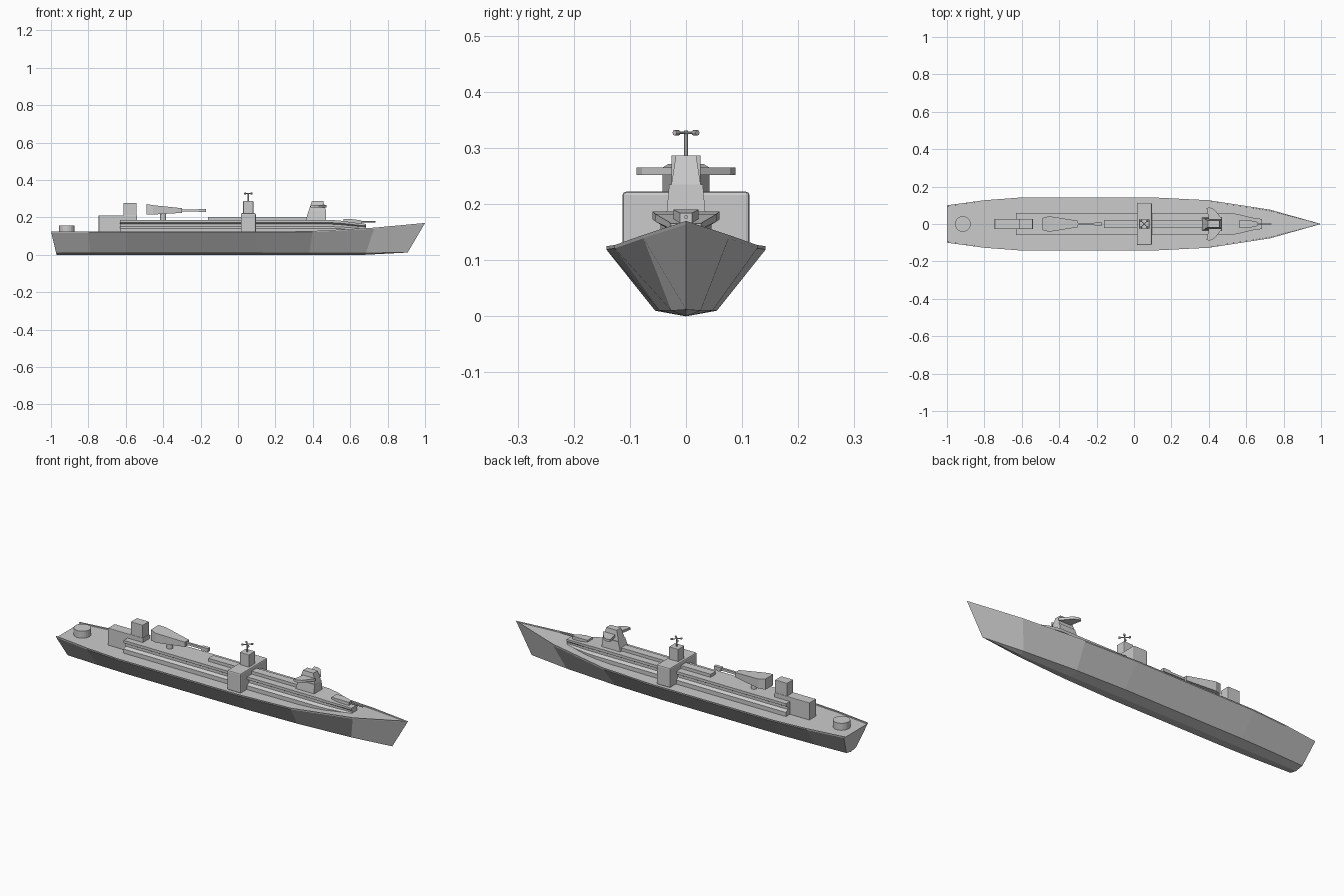
import bpy, bmesh, math
from mathutils import Vector

if "Cube" in bpy.data.objects:
    bpy.data.objects.remove(bpy.data.objects["Cube"])


def finish(name, bm, bevel=0):
    bmesh.ops.remove_doubles(bm, verts=bm.verts, dist=1e-5)
    bmesh.ops.dissolve_degenerate(bm, edges=bm.edges, dist=1e-5)
    bmesh.ops.recalc_face_normals(bm, faces=bm.faces)
    me = bpy.data.meshes.new(name)
    bm.to_mesh(me)
    bm.free()
    ob = bpy.data.objects.new(name, me)
    bpy.context.collection.objects.link(ob)
    if bevel:
        m = ob.modifiers.new("Bevel", 'BEVEL')
        m.width, m.segments = bevel, 2
    return ob


def loft(name, rings, bevel=0):
    """Skin a list of equal-length closed rings, with end caps."""
    bm = bmesh.new()
    vs = [[bm.verts.new(p) for p in r] for r in rings]
    n = len(rings[0])
    for a, b in zip(vs, vs[1:]):
        for i in range(n):
            j = (i + 1) % n
            bm.faces.new((a[i], a[j], b[j], b[i]))
    bm.faces.new(vs[0])
    bm.faces.new(vs[-1])
    return finish(name, bm, bevel)


def rect_x(x, hw, z0, z1):
    return [(x, -hw, z0), (x, hw, z0), (x, hw, z1), (x, -hw, z1)]


def rect_z(z, x0, x1, hw):
    return [(x0, -hw, z), (x1, -hw, z), (x1, hw, z), (x0, hw, z)]


def box(name, x0, x1, hw, z0, z1, bevel=0):
    return loft(name, [rect_x(x0, hw, z0, z1), rect_x(x1, hw, z0, z1)], bevel)


def cylinder(name, a, b, r, sides=16):
    a, b = Vector(a), Vector(b)
    q = (b - a).to_track_quat('Z', 'Y')
    circ = [q @ Vector((r * math.cos(t), r * math.sin(t), 0))
            for t in (2 * math.pi * i / sides for i in range(sides))]
    return loft(name, [[p + c for c in circ] for p in (a, b)])


def mirror_ring(half):
    return half + [(x, -y, z) for x, y, z in reversed(half)]


# Hull: top x, bottom x, deck half width, chine half width, deck z, keel z
rim = 0.006
rings = []
for xt, xb, w, b, t, k in [(-1, -.97, .10, .042, .125, 0), (-.8, -.79, .127, .050, .125, 0),
                           (-.6, -.6, .142, .055, .125, 0), (.1, .1, .142, .055, .125, 0),
                           (.4, .38, .127, .047, .127, 0), (.73, .68, .076, .026, .145, 0),
                           (1, .9, 0, 0, .17, .012)]:
    inner = max(w - rim, 0)
    prof = [(0, k), (b, max(k, .01)), (w, t - .006), (w, t), (inner, t), (inner, t - .006)]
    rings.append(mirror_ring([(xb + (xt - xb) * z / t, y, z) for y, z in prof]))
loft("hull", rings)

# Long grooved deckhouse narrowing toward the bow
rings = []
for x, w, top in [(-.63, .06, .187), (.49, .06, .187), (.55, .054, .182), (.65, .03, .168), (.685, .027, .165)]:
    h = top - .115
    prof = [(w, 0), (w, .36), (w * .75, .5), (w * .75, .68), (w, .8), (w, 1)]
    rings.append(mirror_ring([(x, y, .115 + h * f) for y, f in prof]))
loft("deckhouse", rings)
box("raised_walkway", -.16, .40, .021, .18, .203)

# Bow gun
loft("bow_gun_turret", [rect_x(.565, .022, .16, .19), rect_x(.61, .022, .16, .19),
                        rect_x(.66, .011, .165, .184)])
cylinder("bow_gun_barrel", (.64, 0, .177), (.735, 0, .177), .004, 8)

# Bridge with swept side wings
loft("bridge_base", [rect_z(.18, .36, .472, .035), rect_z(.235, .378, .47, .030)])
loft("bridge_tower", [rect_z(.235, .378, .47, .026), rect_z(.287, .395, .456, .018)])
half = [(.472, .025), (.43, .078), (.405, .088), (.388, .086), (.40, .025)]
for s, n in ((1, "left"), (-1, "right")):
    loft("bridge_wing_" + n, [[(x, s * y, z) for x, y in half] for z in (.252, .265)])

# Midship hangar and mast tower
box("midship_block", .015, .095, .113, .118, .222, .006)
box("mast_tower", .028, .082, .026, .21, .287, .002)
cylinder("mast_pole", (.055, 0, .28), (.055, 0, .331), .004, 8)
for i, ang in enumerate((45, 135)):
    d = Vector((math.cos(math.radians(ang)), math.sin(math.radians(ang)), 0))
    c = Vector((.055, 0, .327))
    cylinder(f"mast_arm_{i}", c - d * .027, c + d * .027, .0025, 8)
    for s in (-1, 1):
        cylinder(f"mast_sensor_{i}_{s}", c + d * .019 * s, c + d * .029 * s, .005, 8)

# Aft house and funnel
box("aft_house", -.745, -.54, .028, .118, .21, .002)
box("aft_funnel", -.612, -.542, .026, .2, .278, .002)

# Main aft gun on a pivot
cylinder("main_gun_pivot", (-.4, 0, .18), (-.4, 0, .225), .016)
loft("main_gun_housing", [rect_x(-.49, .032, .214, .271), rect_x(-.455, .042, .215, .265),
                          rect_x(-.30, .017, .224, .249)])
box("main_gun_barrel", -.31, -.2, .006, .231, .243)
box("main_gun_muzzle", -.212, -.17, .009, .228, .246)

# Low round hatch at the stern
cylinder("stern_hatch", (-.915, 0, .115), (-.915, 0, .156), .042, 24)
